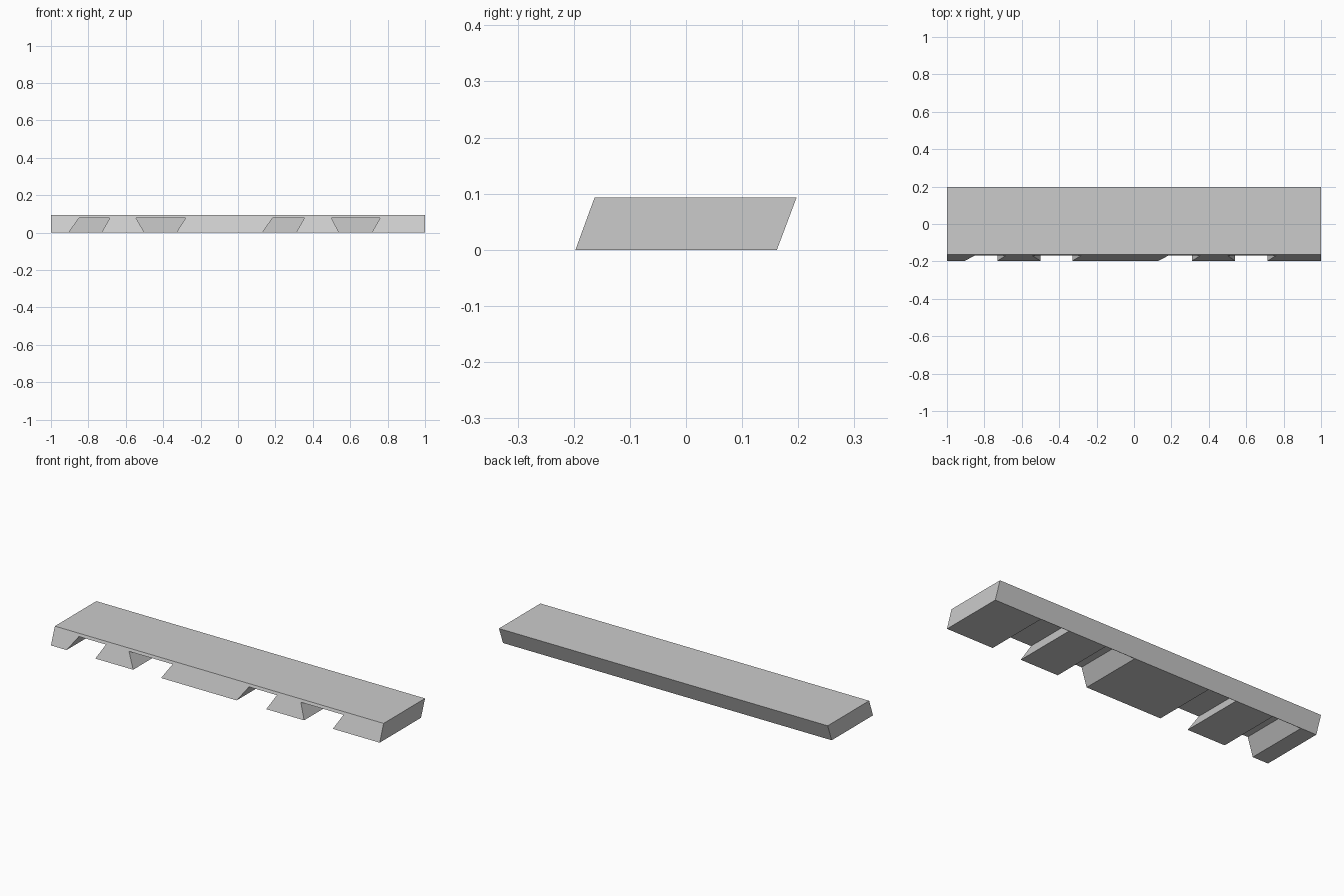
import bpy
import bmesh

cube = bpy.data.objects.get("Cube")
if cube:
    bpy.data.objects.remove(cube, do_unlink=True)

HEIGHT = 0.093
CEILING = 0.078
SLOT_END = 0.16

grey = bpy.data.materials.new("light_grey")
grey.use_nodes = True
grey.diffuse_color = (0.6, 0.6, 0.6, 1)
grey.node_tree.nodes["Principled BSDF"].inputs["Base Color"].default_value = (0.6, 0.6, 0.6, 1)


def prism(name, profile, offset):
    """Extrude a closed profile along an offset vector."""
    bm = bmesh.new()
    face = bm.faces.new([bm.verts.new(p) for p in profile])
    extruded = bmesh.ops.extrude_face_region(bm, geom=[face], use_keep_orig=True)
    verts = [g for g in extruded["geom"] if isinstance(g, bmesh.types.BMVert)]
    bmesh.ops.translate(bm, verts=verts, vec=offset)
    bmesh.ops.recalc_face_normals(bm, faces=bm.faces)
    mesh = bpy.data.meshes.new(name)
    bm.to_mesh(mesh)
    bm.free()
    mesh.materials.append(grey)
    obj = bpy.data.objects.new(name, mesh)
    bpy.context.collection.objects.link(obj)
    return obj


# Slab with leaning front and back
section = [(-0.197, 0), (0.162, 0), (0.197, HEIGHT), (-0.163, HEIGHT)]
slab = prism("slotted_slab", [(-1, y, z) for y, z in section], (2, 0, 0))

# Slots: bottom left, bottom right, top left, top right
slots = [
    (-0.905, -0.73, -0.85, -0.685),
    (-0.50, -0.33, -0.545, -0.28),
    (0.13, 0.31, 0.185, 0.355),
    (0.54, 0.715, 0.50, 0.76),
]
bpy.context.view_layer.objects.active = slab
for b0, b1, t0, t1 in slots:
    # Continue the slanted sides a little below the slab
    low = -CEILING / 2
    c0, c1 = b0 - (t0 - b0) / 2, b1 - (t1 - b1) / 2
    outline = [(c0, low), (c1, low), (t1, CEILING), (t0, CEILING)]
    cutter = prism("slot_cutter", [(x, -0.3, z) for x, z in outline], (0, SLOT_END + 0.3, 0))
    cutter.hide_render = True
    cut = slab.modifiers.new("slot", "BOOLEAN")
    cut.operation = "DIFFERENCE"
    cut.solver = "EXACT"
    cut.object = cutter
    bpy.ops.object.modifier_apply(modifier=cut.name)
    bpy.data.objects.remove(cutter, do_unlink=True)
